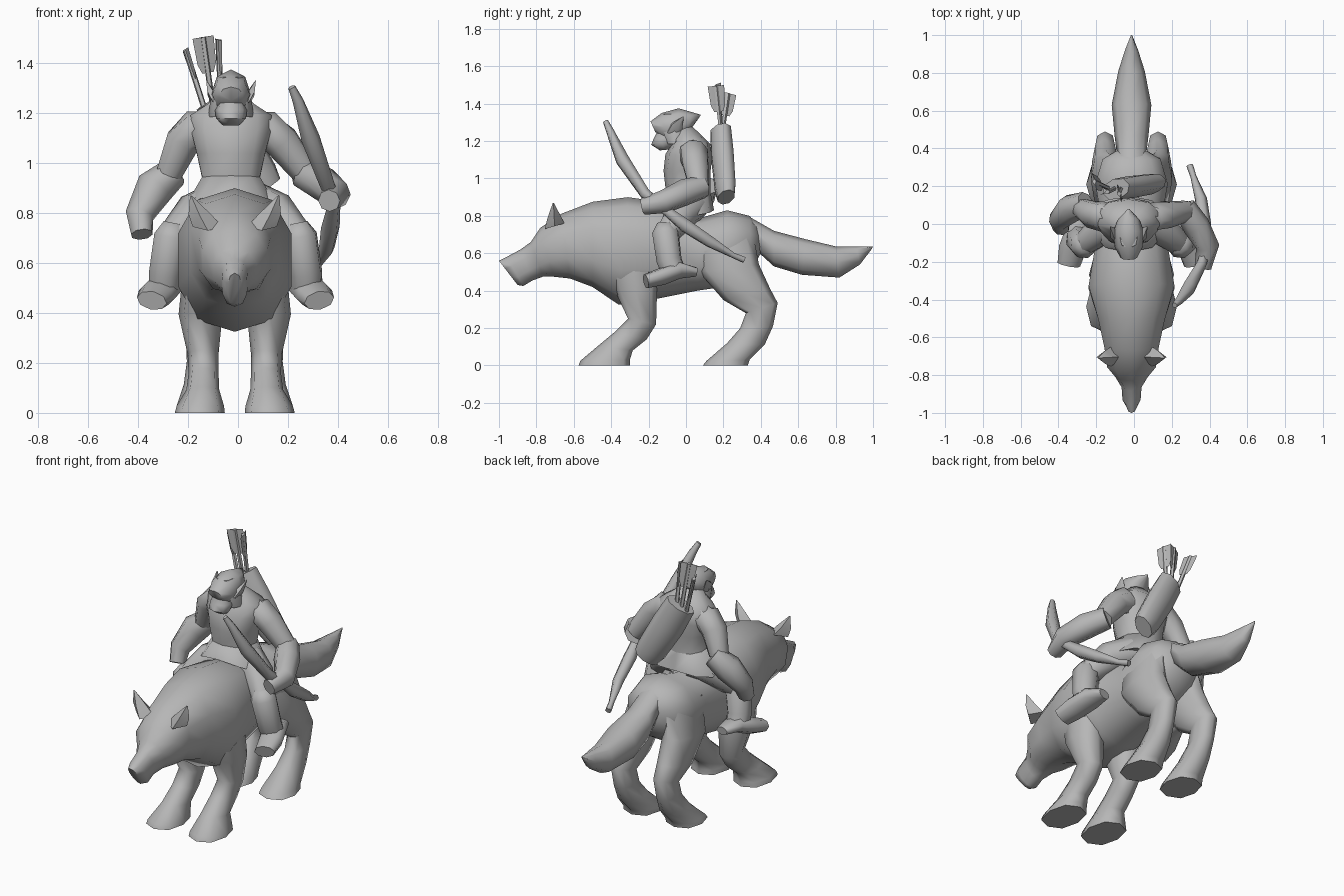
import bpy, math
from mathutils import Vector

grey = bpy.data.materials.new("plain_grey")
grey.diffuse_color = (0.47, 0.47, 0.47, 1)


def skin(name, rings, angle=68):
    """Join rings of points into a closed, capped tube."""
    n = len(rings[0])
    verts = [p for r in rings for p in r]
    faces = [(i * n + j, i * n + (j + 1) % n, (i + 1) * n + (j + 1) % n, (i + 1) * n + j)
             for i in range(len(rings) - 1) for j in range(n)]
    faces += [tuple(range(n))[::-1], tuple(range(len(verts) - n, len(verts)))]
    me = bpy.data.meshes.new(name)
    me.from_pydata(verts, [], faces)
    me.materials.append(grey)
    ob = bpy.data.objects.new(name, me)
    bpy.context.collection.objects.link(ob)
    bpy.ops.object.select_all(action='DESELECT')
    ob.select_set(True)
    bpy.context.view_layer.objects.active = ob
    bpy.ops.object.mode_set(mode='EDIT')
    bpy.ops.mesh.select_all(action='SELECT')
    bpy.ops.mesh.normals_make_consistent(inside=False)
    bpy.ops.object.mode_set(mode='OBJECT')
    bpy.ops.object.shade_smooth_by_angle(angle=math.radians(angle))
    return ob


def power(v, e):
    return math.copysign(abs(v) ** e, v)


def sections(name, rows, x=0.0, n=10, e=0.85):
    """Each row: y, z of one edge; y, z of the opposite edge; half width; optional x."""
    rings = []
    for ya, za, yb, zb, hw, *xc in rows:
        c = Vector((xc[0] if xc else x, (ya + yb) / 2, (za + zb) / 2))
        v = Vector((0, (ya - yb) / 2, (za - zb) / 2))
        rings.append([c + v * power(math.cos(a), e) + Vector((hw * power(math.sin(a), e), 0, 0))
                      for a in (2 * math.pi * k / n for k in range(n))])
    return skin(name, rings)


def limb(name, pts, n=8, flat=1.0, ref=(1, 0.3, 0)):
    """Tube along points (x, y, z, radius)."""
    p = [Vector(q[:3]) for q in pts]
    rings = []
    for i, q in enumerate(pts):
        t = (p[min(i + 1, len(p) - 1)] - p[max(i - 1, 0)]).normalized()
        u = Vector(ref)
        u = (u - t * u.dot(t)).normalized()
        v = t.cross(u)
        rings.append([p[i] + q[3] * (u * math.cos(a) + v * flat * math.sin(a))
                      for a in (2 * math.pi * k / n for k in range(n))])
    return skin(name, rings)


MX = -0.013   # middle of the beast
RX = -0.028   # middle of the rider

# Beast: head and body, then tail
sections("beast_body", [
    (-1.0, .56, -.90, .43, .028), (-.96, .58, -.87, .425, .05), (-.885, .62, -.82, .455, .055),
    (-.83, .66, -.765, .475, .09), (-.78, .735, -.71, .475, .135), (-.67, .81, -.62, .465, .15),
    (-.50, .875, -.50, .42, .185),
    (-.31, .90, -.36, .325, .237), (-.10, .87, -.14, .36, .20), (.08, .79, .06, .40, .175),
    (.22, .83, .20, .42, .20), (.34, .80, .35, .51, .16), (.40, .73, .40, .60, .06)], MX)
sections("tail", [
    (.33, .80, .36, .63, .075), (.47, .72, .47, .53, .09), (.64, .675, .62, .485, .105),
    (.80, .637, .82, .47, .07), (.91, .637, .93, .54, .035), (1.0, .637, .995, .625, .004)], MX, n=8)

for s, side in ((-1, "left"), (1, "right")):
    def row(*r):
        return (*r[:5], MX + s * r[5])
    # Beast legs and ears
    sections("front_leg_" + side, [
        row(-.45, .64, -.15, .64, .085, .115), row(-.38, .40, -.155, .39, .088, .137),
        row(-.31, .25, -.16, .22, .062, .127), row(-.38, .18, -.21, .14, .06, .125),
        row(-.47, .105, -.285, .08, .066, .128), row(-.565, .025, -.30, .03, .095, .138),
        row(-.575, 0, -.30, 0, .1, .14)], n=8)
    sections("hind_leg_" + side, [
        row(.05, .70, .36, .70, .06, .11), row(.07, .50, .39, .54, .08, .135),
        row(.20, .35, .45, .41, .07, .14), row(.32, .28, .49, .335, .055, .14),
        row(.29, .20, .465, .21, .052, .14), row(.22, .12, .42, .11, .066, .138),
        row(.11, .025, .34, .03, .095, .138), row(.09, 0, .33, 0, .1, .14)], n=8)
    sections("beast_ear_" + side, [
        row(-.755, .73, -.65, .76, .06, .108), row(-.74, .79, -.67, .80, .045, .14),
        row(-.712, .87, -.706, .868, .004, .175)], n=4, e=1)

    # Rider legs and boots
    def at(x, *r):
        return (-.01 + s * x, *r)
    limb("thigh_" + side, [at(.05, .03, .85, .09), at(.16, -.03, .80, .088), at(.245, -.10, .71, .066)])
    limb("shin_" + side, [at(.245, -.11, .76, .045), at(.255, -.11, .71, .074),
                          at(.28, -.09, .56, .07), at(.285, -.06, .49, .066)])
    limb("boot_" + side, [at(.265, .055, .50, .04), at(.28, -.04, .51, .075),
                          at(.315, -.13, .475, .075), at(.335, -.215, .45, .062)],
         flat=.62, ref=(1, 0, s * .15))
    # Rider ears
    limb("rider_ear_" + side, [(RX + s * .055, -.07, 1.24, .04), (RX + s * .08, -.05, 1.28, .035),
                               (RX + s * .098, -.015, 1.33, .003)], n=5, flat=.5, ref=(0, 1, 0))

# Rider torso, skirt and neck
sections("torso", [
    (-.10, .88, .13, .85, .15), (-.11, .95, .13, .93, .12), (-.12, 1.04, .13, 1.03, .142),
    (-.11, 1.13, .14, 1.11, .165), (-.07, 1.195, .13, 1.185, .17), (-.06, 1.235, .08, 1.235, .10),
    (-.06, 1.28, .03, 1.28, .05)], RX)
skirt = sections("skirt", [(-.15, .88, .15, .83, .195), (-.11, .95, .13, .93, .122)], RX)
for v in skirt.data.vertices:           # hem hangs lower at the sides
    if v.co.z < .9:
        v.co.z -= .4 * max(0, abs(v.co.x - RX) - .08)

# Rider face, swept-back helmet and its cheek sides
sections("face", [
    (-.15, 1.31, -.02, 1.30, .055), (-.155, 1.25, -.02, 1.24, .055), (-.172, 1.215, -.04, 1.21, .064),
    (-.186, 1.18, -.06, 1.18, .06), (-.14, 1.15, -.09, 1.155, .035)], RX, n=8)
sections("helmet", [
    (-.19, 1.305, -.165, 1.25, .045), (-.13, 1.35, -.11, 1.20, .075), (-.04, 1.375, -.04, 1.18, .08),
    (.03, 1.355, .01, 1.24, .06), (.08, 1.34, .07, 1.325, .008)], RX, n=8, e=1)
sections("helmet_sides", [
    (-.11, 1.185, .01, 1.185, .092), (-.15, 1.27, .02, 1.27, .08), (-.13, 1.345, .02, 1.345, .05)], RX, n=8)

# Arms
limb("upper_arm_left", [(-.11, .04, 1.14, .075), (-.17, .04, 1.135, .08), (-.222, .05, 1.085, .074),
                        (-.275, .08, .96, .056)])
limb("forearm_left", [(-.255, .11, .965, .062), (-.335, .08, .90, .078),
                      (-.395, .02, .79, .058), (-.385, -.02, .715, .045)])
limb("upper_arm_right", [(.05, .04, 1.14, .075), (.115, .04, 1.135, .08), (.175, .05, 1.085, .074),
                         (.28, .07, .95, .056)])
limb("forearm_right", [(.265, .09, .955, .062), (.33, -.01, .925, .072),
                       (.39, -.12, .875, .062), (.365, -.23, .85, .045)], ref=(0, 0, 1))

# Bow held in the right hand
limb("bow", [(.215, -.43, 1.305, .015), (.24, -.405, 1.25, .022), (.29, -.34, 1.10, .038),
             (.355, -.22, .92, .03), (.385, -.12, .84, .026), (.37, .0, .745, .038),
             (.355, .13, .66, .032), (.315, .25, .59, .016), (.295, .31, .565, .018)], n=6)

# Quiver across the back
limb("quiver", [(.115, .215, .90, .07), (.08, .21, .95, .085), (-.02, .195, 1.12, .092),
                (-.095, .185, 1.255, .085)], n=8, flat=.65)

# Arrows, each with a thin feather plate
for i, (x, y, z, ref) in enumerate([(-.21, .225, 1.455, (-.3, 1, 0)), (-.14, .17, 1.505, (1, .4, 0)),
                                    (-.078, .16, 1.495, (-.3, 1, 0))]):
    base = Vector((-.10 + (x + .14) * .5, .19, 1.22))
    tip = Vector((x, y, z))
    limb("arrow_shaft_%d" % i, [(*base, .012), (*tip, .012)], n=5)
    low = base.lerp(tip, .5)
    limb("arrow_feather_%d" % i, [(*low, .025), (*low.lerp(tip, .25), .04), (*tip, .046)],
         n=4, flat=.1, ref=ref)
